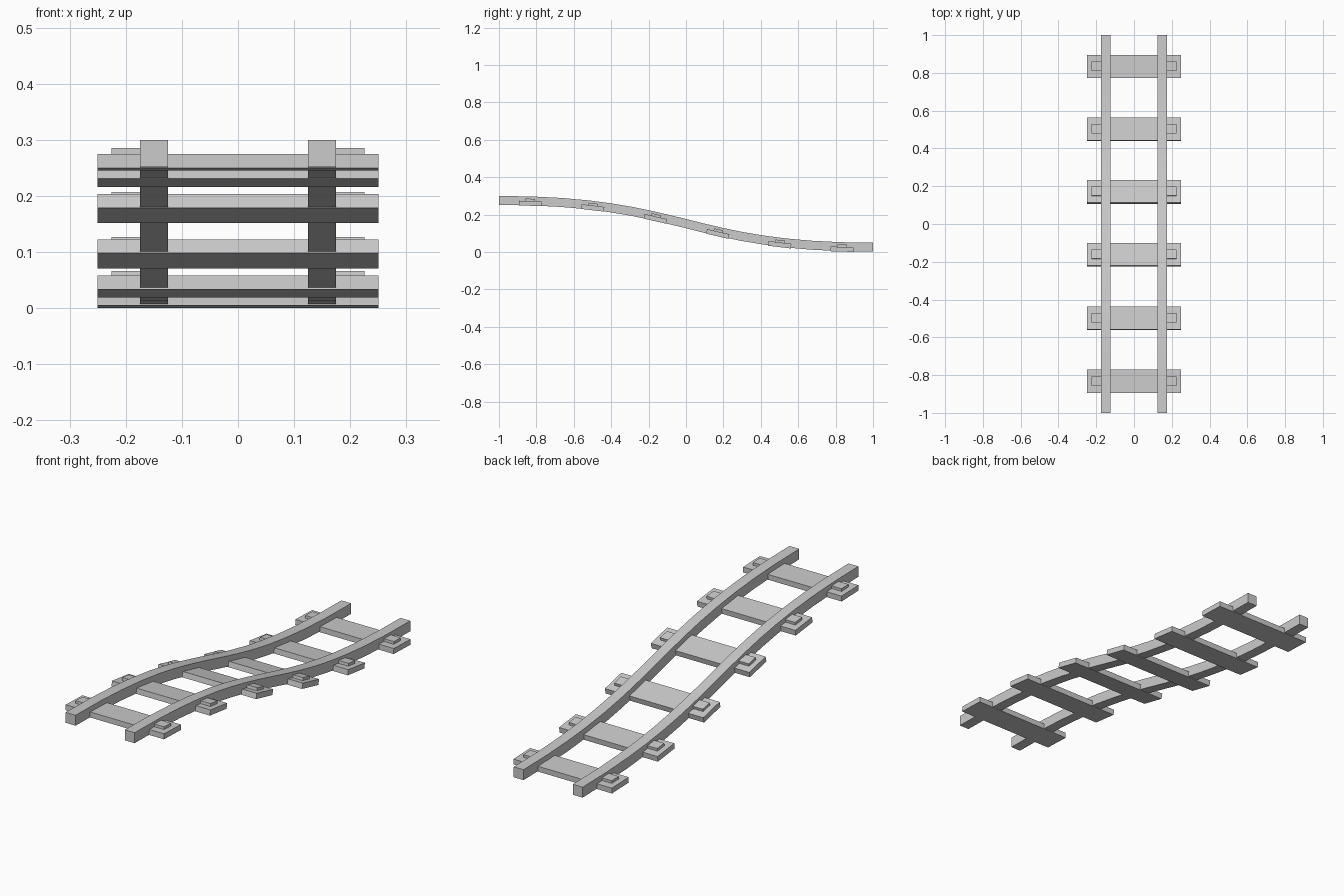
import bpy
import bmesh
from mathutils import Vector, Matrix

if "Cube" in bpy.data.objects:
    bpy.data.objects.remove(bpy.data.objects["Cube"])

RISE = 0.25       # height difference between the two ends
SEGMENTS = 16


def track_point(t):
    """Point and unit normal on the S-shaped slope, as (y, z) on x = 0."""
    s = 1 - t
    y = t ** 3 - s ** 3
    z = RISE * (s ** 3 + 3 * s * s * t)
    dy = 3 * s * s + 3 * t * t
    dz = -RISE * 6 * s * t
    tangent = Vector((0, dy, dz)).normalized()
    normal = Vector((0, -tangent.z, tangent.y))
    return Vector((0, y, z)), tangent, normal


def find_t(y):
    """Curve parameter at a given y, by bisection."""
    lo, hi = 0.0, 1.0
    for _ in range(40):
        mid = (lo + hi) / 2
        if track_point(mid)[0].y < y:
            lo = mid
        else:
            hi = mid
    return (lo + hi) / 2


def finish(bm, name):
    bmesh.ops.recalc_face_normals(bm, faces=bm.faces)
    mesh = bpy.data.meshes.new(name)
    bm.to_mesh(mesh)
    bm.free()
    obj = bpy.data.objects.new(name, mesh)
    bpy.context.collection.objects.link(obj)
    bpy.ops.object.select_all(action='DESELECT')
    obj.select_set(True)
    bpy.context.view_layer.objects.active = obj
    bpy.ops.object.shade_smooth_by_angle()
    return obj


def make_rail(name, x):
    """Square section swept along the slope."""
    bm = bmesh.new()
    rings = []
    for i in range(SEGMENTS + 1):
        p, _, n = track_point(i / SEGMENTS)
        rings.append([bm.verts.new(p + n * h + Vector((x + dx, 0, 0)))
                      for dx, h in ((-0.025, 0.002), (0.025, 0.002),
                                    (0.025, 0.05), (-0.025, 0.05))])
    for a, b in zip(rings, rings[1:]):
        for k in range(4):
            m = (k + 1) % 4
            bm.faces.new((a[k], a[m], b[m], b[k]))
    bm.faces.new(rings[0])
    bm.faces.new(rings[-1])
    return finish(bm, name)


def make_block(name, y, x, size, height):
    """Box lying on the slope, its centre raised by height along the normal."""
    p, tangent, n = track_point(find_t(y))
    rot = Matrix((Vector((1, 0, 0)), tangent, n)).transposed().to_4x4()
    place = Matrix.Translation(p + n * height + Vector((x, 0, 0))) @ rot
    bm = bmesh.new()
    bmesh.ops.create_cube(bm, size=1, matrix=place @ Matrix.Diagonal((*size, 1)))
    return finish(bm, name)


# Rails
for side, label in ((-1, "left"), (1, "right")):
    make_rail(f"{label}_rail", side * 0.15)

# Sleepers with a fastening block outside each rail
for i in range(6):
    y = -5 / 6 + i / 3
    make_block(f"sleeper_{i + 1}", y, 0, (0.5, 0.122, 0.025), 0.0125)
    for side, label in ((-1, "left"), (1, "right")):
        make_block(f"{label}_fastener_{i + 1}", y, side * 0.195,
                   (0.06, 0.05, 0.0175), 0.02875)
